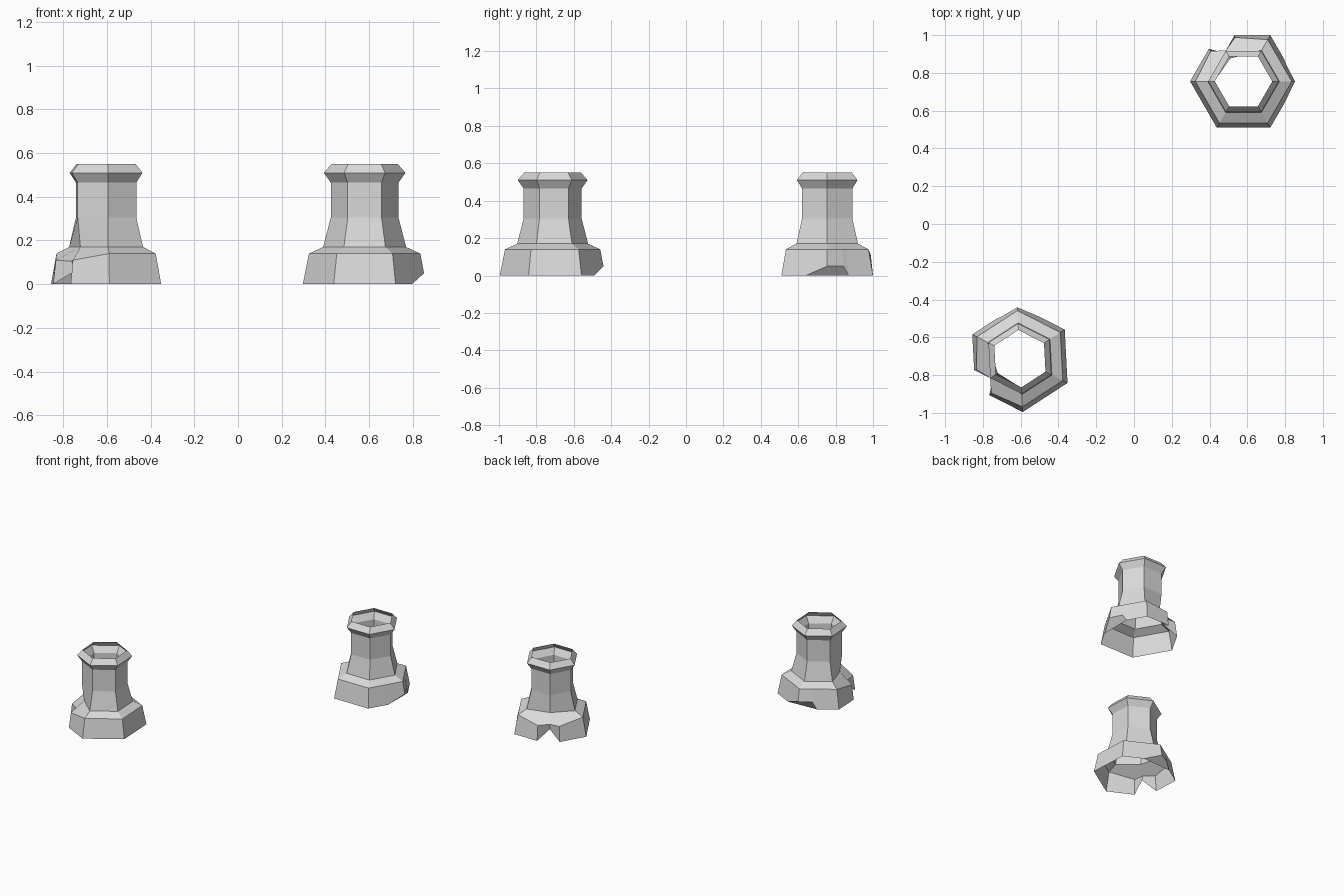
import bpy, bmesh, math

if "Cube" in bpy.data.objects:
    bpy.data.objects.remove(bpy.data.objects["Cube"])

stone = bpy.data.materials.new("pale_grey_stone")
stone.diffuse_color = (0.7, 0.7, 0.7, 1)
stone.use_nodes = True
stone.node_tree.nodes["Principled BSDF"].inputs["Base Color"].default_value = stone.diffuse_color

# profile of the hexagonal shell: (corner radius, height)
PROFILE = [(.283, 0), (.255, .14), (.19, .17), (.155, .305),
           (.155, .465), (.187, .51), (.152, .55)]

# the lower rings carry extra columns around the two broken places
CORNERS = [0, 60, 120, 180, 240, 300]
COLUMNS = [0, 21, 28, 60, 101, 120, 137, 180, 240, 300, 332]

# broken places: (ring, angle) -> (radius or None for hexagon, height)
DAMAGE = {
    (0, 0): (.272, .05), (0, 21): (.243, .05),
    (0, 120): (.17, .06),
    (1, 101): (.237, .11), (1, 120): (.188, .105), (1, 137): (.237, .11),
    (2, 120): (.14, .17),
}


def hex_radius(angle, corner_radius):
    off = math.radians(angle % 60 - 30)
    return corner_radius * math.cos(math.radians(30)) / math.cos(off)


def make_pot(name, x, y, turn):
    bm = bmesh.new()
    rings = []
    for i, (rad, z) in enumerate(PROFILE):
        ring = {}
        for a in (COLUMNS if i < 2 else CORNERS):
            r, h = DAMAGE.get((i, a), (hex_radius(a, rad), z))
            t = math.radians(a)
            ring[a] = bm.verts.new((r * math.cos(t), r * math.sin(t), h))
        rings.append(ring)
    # walls, one side at a time
    for low, high in zip(rings, rings[1:]):
        for s in CORNERS:
            e = (s + 60) % 360
            span = [a for a in low if s < a < s + 60]
            top = [a for a in high if s < a < s + 60]
            if span and top:
                cols = [s] + span + [e]
                for a, b in zip(cols, cols[1:]):
                    bm.faces.new((low[a], low[b], high[b], high[a]))
            else:
                bm.faces.new([low[s]] + [low[a] for a in span]
                             + [low[e], high[e], high[s]])
    # slanted face where the bottom corner is chipped
    b = rings[0]
    bm.faces.new((b[332], b[28], b[21], b[0]))
    mesh = bpy.data.meshes.new(name)
    bm.to_mesh(mesh)
    bm.free()
    mesh.materials.append(stone)
    ob = bpy.data.objects.new(name, mesh)
    ob.location = (x, y, 0)
    ob.rotation_euler.z = math.radians(turn)
    bpy.context.collection.objects.link(ob)


make_pot("back_hexagonal_pillar", .58, .755, 0)
make_pot("front_hexagonal_pillar", -.604, -.713, 93)
